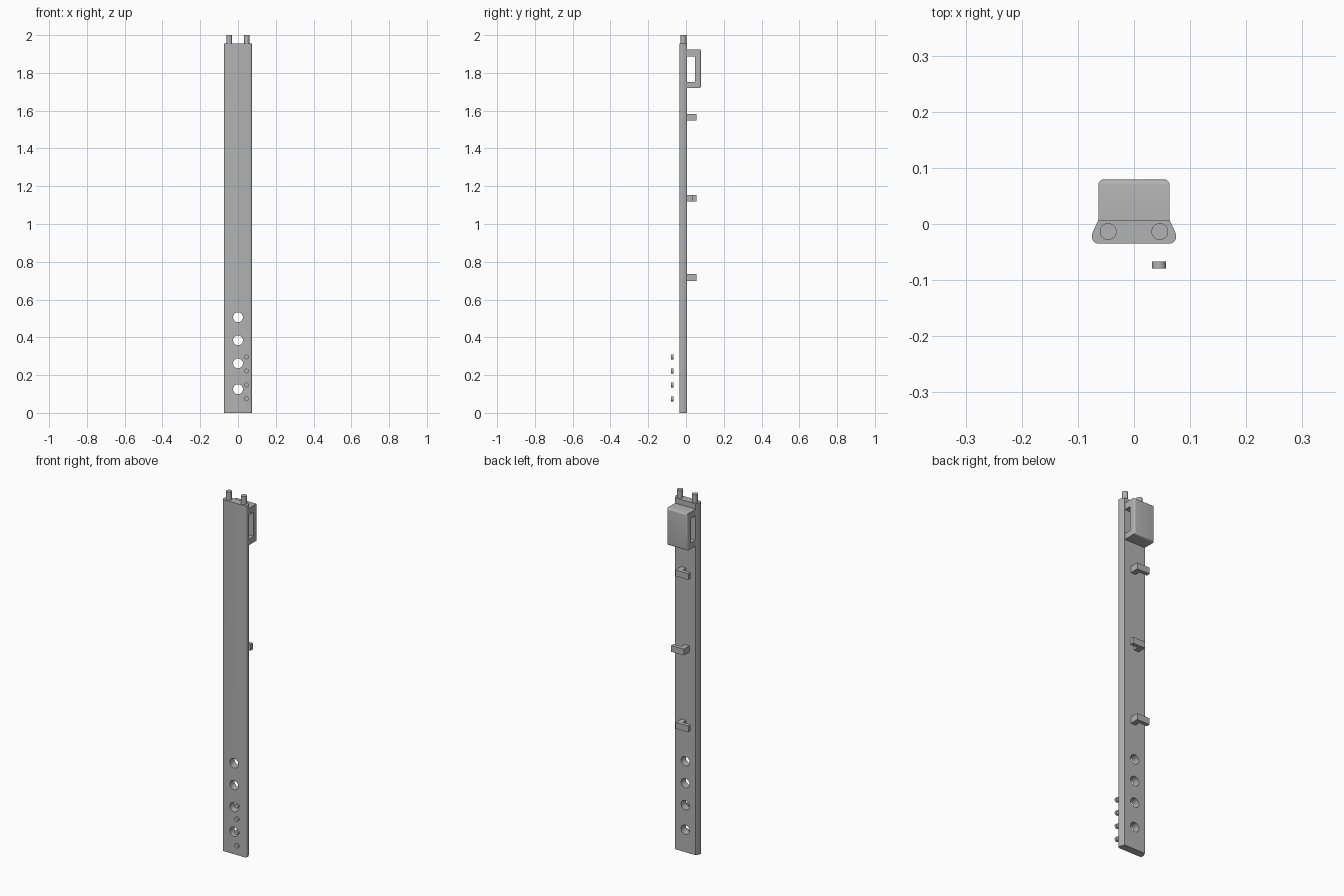
import bpy, bmesh, math
from mathutils import Matrix, Vector

cube = bpy.data.objects.get("Cube")
if cube:
    bpy.data.objects.remove(cube, do_unlink=True)

grey = bpy.data.materials.new("plain_grey")
grey.use_nodes = True
colour = (0.45, 0.45, 0.45, 1)
grey.diffuse_color = colour
grey.node_tree.nodes["Principled BSDF"].inputs["Base Color"].default_value = colour


def finish(name, bm):
    bmesh.ops.recalc_face_normals(bm, faces=bm.faces)
    mesh = bpy.data.meshes.new(name)
    bm.to_mesh(mesh)
    bm.free()
    mesh.materials.append(grey)
    obj = bpy.data.objects.new(name, mesh)
    bpy.context.collection.objects.link(obj)
    return obj


def add_box(bm, low, high):
    low, high = Vector(low), Vector(high)
    place = Matrix.Translation((low + high) / 2) @ Matrix.Diagonal((*(high - low), 1))
    return bmesh.ops.create_cube(bm, size=1, matrix=place)["verts"]


def cylinder(name, centre, radius, depth, along_y=False):
    bm = bmesh.new()
    turn = Matrix.Rotation(math.pi / 2 if along_y else 0, 4, "X")
    bmesh.ops.create_cone(bm, cap_ends=True, segments=32, radius1=radius, radius2=radius,
                          depth=depth, matrix=Matrix.Translation(centre) @ turn)
    return finish(name, bm)


def cut(obj, cutters):
    """Subtract the cutters, keep the result and drop the cutters."""
    for cutter in cutters:
        cutter.hide_render = True
        mod = obj.modifiers.new("cut", "BOOLEAN")
        mod.operation, mod.solver, mod.object = "DIFFERENCE", "EXACT", cutter
    graph = bpy.context.evaluated_depsgraph_get()
    mesh = bpy.data.meshes.new_from_object(obj.evaluated_get(graph))
    obj.modifiers.clear()
    obj.data = mesh
    for cutter in cutters:
        bpy.data.objects.remove(cutter, do_unlink=True)


def smooth(obj):
    bpy.ops.object.select_all(action="DESELECT")
    obj.select_set(True)
    bpy.context.view_layer.objects.active = obj
    bpy.ops.object.shade_smooth_by_angle(angle=math.radians(35))


BACK, FRONT, TOP = 0.006, -0.035, 1.955
parts = []

# Long rail: tapered section with rounded front corners
bm = bmesh.new()
half = [(0.064, BACK), (0.075, -0.018), (0.075, FRONT)]
section = half + [(-x, y) for x, y in reversed(half)]
base = bm.faces.new([bm.verts.new((x, y, 0)) for x, y in section])
up = bmesh.ops.extrude_face_region(bm, geom=[base])["geom"]
bmesh.ops.translate(bm, vec=(0, 0, TOP), verts=[v for v in up if isinstance(v, bmesh.types.BMVert)])
corners = [e for e in bm.edges
           if all(v.co.y < FRONT + 0.001 for v in e.verts)
           and abs(e.verts[0].co.z - e.verts[1].co.z) > 1]
bmesh.ops.bevel(bm, geom=corners, offset=0.012, segments=5, profile=0.5, affect="EDGES")
rail = finish("rail", bm)

# Row of round holes through the rail
cut(rail, [cylinder("hole_cutter", (0, 0, z), 0.026, 0.2, True)
           for z in (0.125, 0.262, 0.384, 0.506)])
parts.append(rail)

# Pegs on the top end
for side, x in (("left", 0.046), ("right", -0.046)):
    parts.append(cylinder(side + "_top_peg", (x, -0.0135, 1.97), 0.015, 0.06))

# Rear housing with rounded back edges and a sideways slot
bm = bmesh.new()
add_box(bm, (-0.0635, 0, 1.72), (0.0635, 0.0795, 1.925))
rim = [e for e in bm.edges if all(v.co.y > 0.07 for v in e.verts)]
bmesh.ops.bevel(bm, geom=rim, offset=0.01, segments=4, profile=0.5, affect="EDGES")
housing = finish("rear_housing", bm)
bm = bmesh.new()
add_box(bm, (-0.2, -0.05, 1.753), (0.2, 0.047, 1.888))
cut(housing, [finish("slot_cutter", bm)])
parts.append(housing)

# L-shaped hooks on the back, the middle one turned the other way
for name, z, turn in (("upper", 1.565, 1), ("middle", 1.137, -1), ("lower", 0.717, 1)):
    bm = bmesh.new()
    xs = [0.025, -0.005, -0.053]
    outline = [(xs[0], 0), (xs[0], 0.055), (xs[2], 0.055), (xs[2], 0.034), (xs[1], 0.034), (xs[1], 0)]
    face = bm.faces.new([bm.verts.new((turn * x, y, z - 0.0175)) for x, y in outline])
    up = bmesh.ops.extrude_face_region(bm, geom=[face])["geom"]
    bmesh.ops.translate(bm, vec=(0, 0, 0.035), verts=[v for v in up if isinstance(v, bmesh.types.BMVert)])
    parts.append(finish(name + "_hook", bm))

# Small discs standing off the front
for i in range(4):
    parts.append(cylinder(f"front_disc_{i + 1}", (0.0445, -0.073, 0.074 * (i + 1)), 0.0125, 0.012, True))

for part in parts:
    smooth(part)
